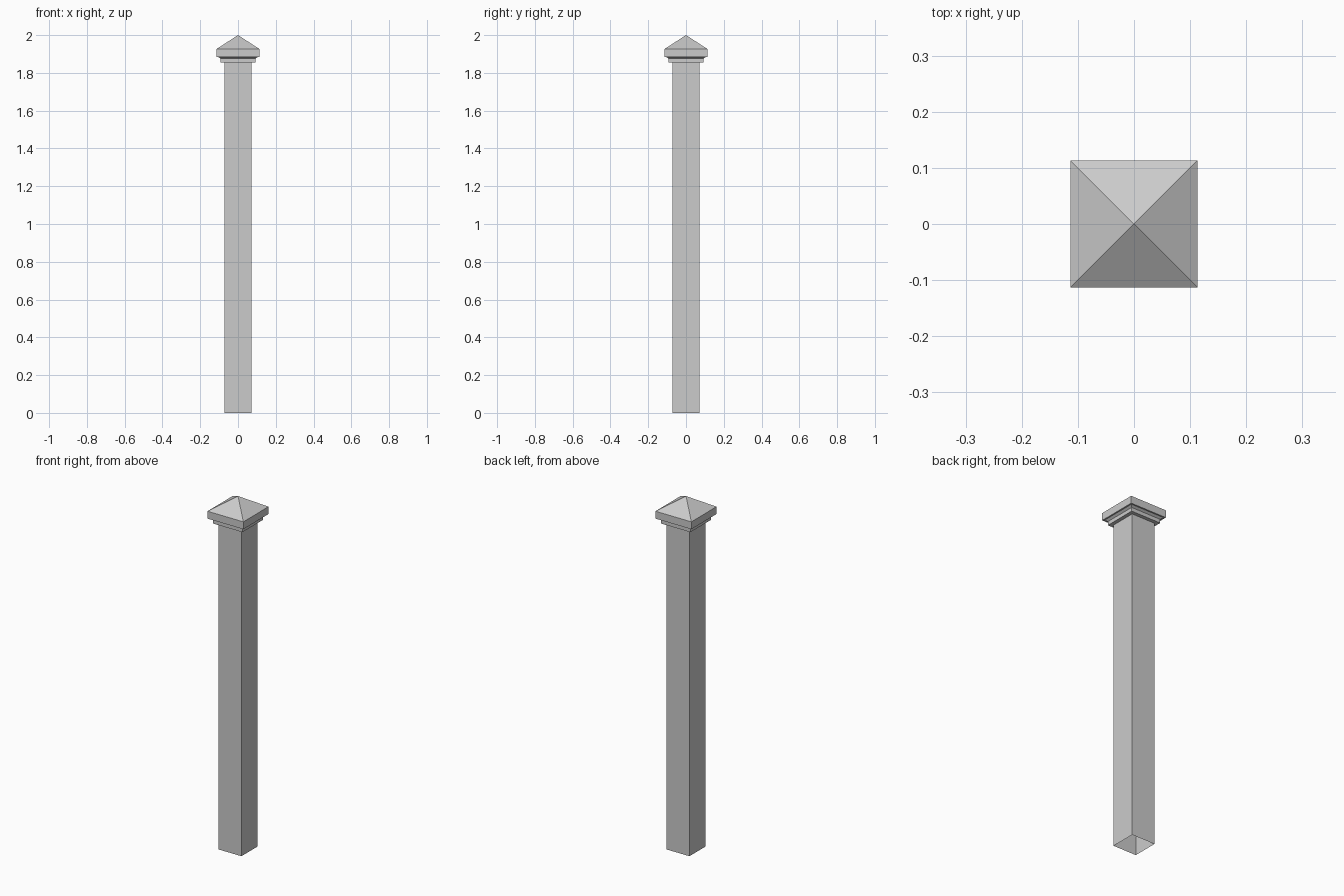
import bpy, bmesh

if "Cube" in bpy.data.objects:
    bpy.data.objects.remove(bpy.data.objects["Cube"])


def square_loft(name, profile, apex=None):
    """Skin square rings given as (half width, height); optional peak on top."""
    bm = bmesh.new()
    rings = [[bm.verts.new((sx * h, sy * h, z))
              for sx, sy in ((-1, -1), (1, -1), (1, 1), (-1, 1))]
             for h, z in profile]
    for low, high in zip(rings, rings[1:]):
        for i in range(4):
            j = (i + 1) % 4
            bm.faces.new((low[i], low[j], high[j], high[i]))
    if apex is not None:
        peak = bm.verts.new((0, 0, apex))
        for i in range(4):
            bm.faces.new((rings[-1][i], rings[-1][(i + 1) % 4], peak))
    mesh = bpy.data.meshes.new(name)
    bm.to_mesh(mesh)
    bm.free()
    obj = bpy.data.objects.new(name, mesh)
    bpy.context.collection.objects.link(obj)
    return obj


POST = 0.0725

# Hollow square shaft, open at the bottom
square_loft("post_shaft", [(POST, 0), (POST, 1.855)])

# Stepped collar, overhanging slab and pyramid top
square_loft("post_cap", [(POST, 1.855), (0.093, 1.855), (0.093, 1.876),
                         (0.105, 1.885), (0.113, 1.885), (0.113, 1.927)],
            apex=2.0)
